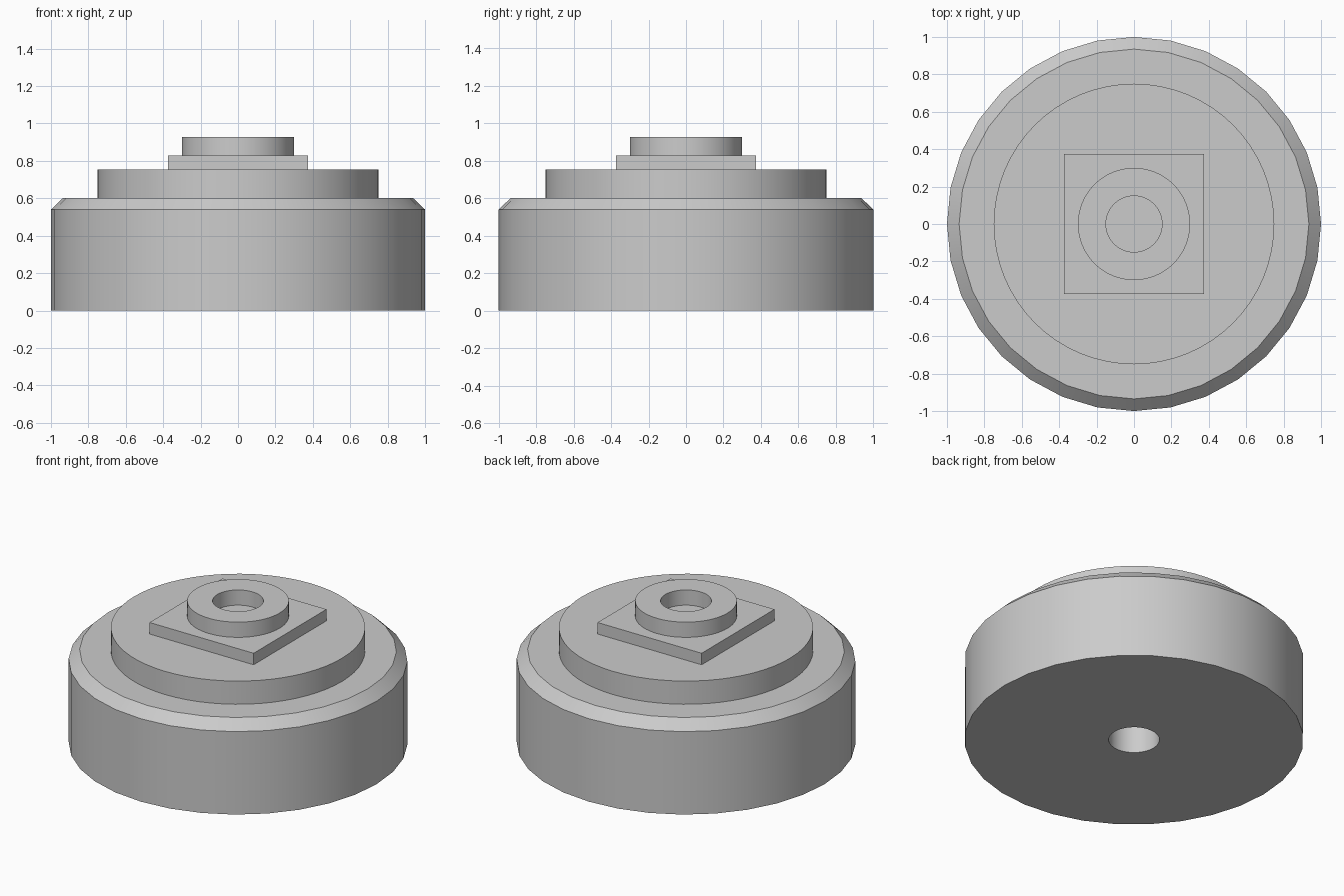
import bpy, bmesh
from math import cos, sin, pi, radians

if "Cube" in bpy.data.objects:
    bpy.data.objects.remove(bpy.data.objects["Cube"])


def finish(name, bm, smooth=True):
    bmesh.ops.recalc_face_normals(bm, faces=bm.faces)
    mesh = bpy.data.meshes.new(name)
    bm.to_mesh(mesh)
    bm.free()
    obj = bpy.data.objects.new(name, mesh)
    bpy.context.collection.objects.link(obj)
    if smooth:
        bpy.ops.object.select_all(action='DESELECT')
        obj.select_set(True)
        bpy.context.view_layer.objects.active = obj
        bpy.ops.object.shade_smooth_by_angle(angle=radians(30))
    return obj


def lathe_ring(name, profile, sides):
    """Revolve a closed (radius, z) profile around the z axis."""
    bm = bmesh.new()
    rings = [[bm.verts.new((r * cos(2 * pi * i / sides), r * sin(2 * pi * i / sides), z))
              for r, z in profile] for i in range(sides)]
    n = len(profile)
    for i in range(sides):
        a, b = rings[i], rings[(i + 1) % sides]
        for j in range(n):
            k = (j + 1) % n
            bm.faces.new((a[j], b[j], b[k], a[k]))
    return finish(name, bm)


def solid(name, radius, z0, z1, sides, turn=0.0):
    """Upright prism with closed ends."""
    bm = bmesh.new()
    loops = [[bm.verts.new((radius * cos(turn + 2 * pi * i / sides),
                            radius * sin(turn + 2 * pi * i / sides), z))
              for i in range(sides)] for z in (z0, z1)]
    for loop in loops:
        bm.faces.new(loop)
    for i in range(sides):
        k = (i + 1) % sides
        bm.faces.new((loops[0][i], loops[0][k], loops[1][k], loops[1][i]))
    return finish(name, bm, smooth=sides > 4)


# Heavy base with a bevelled rim and a centre bore open underneath
lathe_ring("base", [(0.15, 0), (1, 0), (1, 0.54), (0.935, 0.602), (0.15, 0.602)], 32)

# Raised disc closing the bore
solid("raised_disc", 0.75, 0.602, 0.753, 64)

# Square mounting plate
solid("square_plate", 0.375 * 2 ** 0.5, 0.753, 0.828, 4, pi / 4)

# Collar ring on top
lathe_ring("collar", [(0.15, 0.828), (0.3, 0.828), (0.3, 0.927), (0.15, 0.927)], 64)
